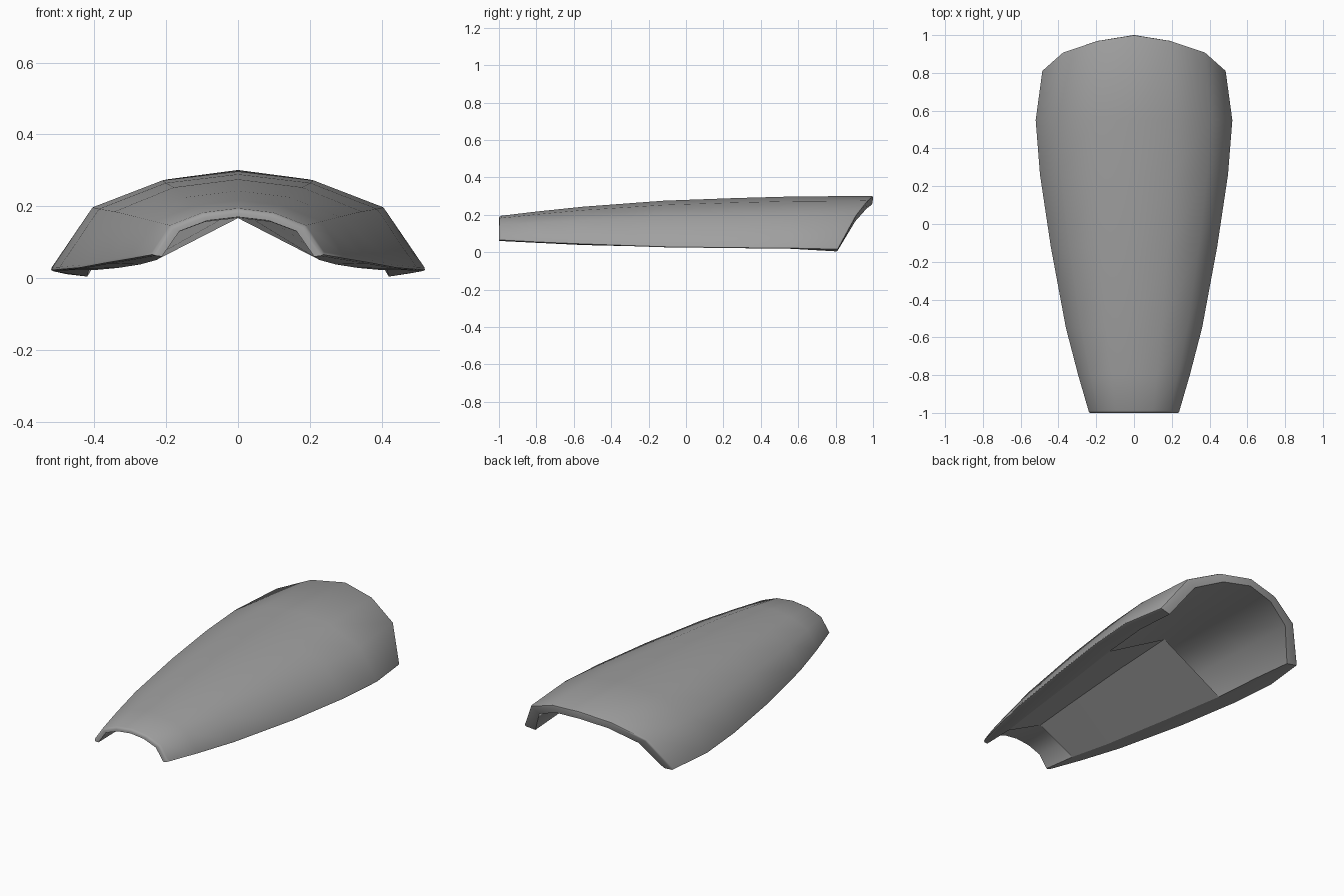
import bpy, bmesh, math

cube = bpy.data.objects.get("Cube")
if cube:
    bpy.data.objects.remove(cube)

grey = bpy.data.materials.new("plain grey")
grey.use_nodes = True
colour = (0.35, 0.35, 0.35, 1)
grey.diffuse_color = colour
grey.node_tree.nodes["Principled BSDF"].inputs["Base Color"].default_value = colour

# Arch profile: fraction of half width, fraction of height
ARCH = [(0, 1), (0.4, 0.91), (0.77, 0.64), (1, 0)]
# Setback of the raked rear edge, for each arch column
RAKE = [0, 0.03, 0.09, 0.19]

# Stations along the shell: y, half width, lower edge, crown
OUTER = [(-1, 0.243, 0.063, 0.193), (-0.8, 0.301, 0.052, 0.217),
         (-0.55, 0.366, 0.041, 0.243), (-0.12, 0.446, 0.026, 0.275),
         (0.26, 0.503, 0.021, 0.289), (0.55, 0.526, 0.019, 0.297),
         (1.003, 0.49, 0.013, 0.301)]
# The same for the hollow underside
INNER = [(-1, 0.212, 0.06, 0.17), (-0.8, 0.228, 0.05, 0.167),
         (-0.55, 0.272, 0.038, 0.19), (-0.12, 0.335, 0.028, 0.224),
         (0.26, 0.39, 0.023, 0.243), (0.55, 0.415, 0.024, 0.25),
         (0.995, 0.42, 0.004, 0.255)]


def section(bm, y, half, low, top, raked=False):
    """One row of vertices from the right edge over the crown to the left."""
    row = []
    for side, cols in ((-1, (3, 2, 1)), (1, (0, 1, 2, 3))):
        for c in cols:
            u, v = ARCH[c]
            back = RAKE[c] if raked else 0
            row.append(bm.verts.new((side * u * half, y - back, low + v * (top - low))))
    return row


def bridge(bm, a, b):
    for j in range(len(a) - 1):
        bm.faces.new((a[j], a[j + 1], b[j + 1], b[j]))


def finish(bm, name):
    """Turn the bmesh into a smooth shaded object."""
    mesh = bpy.data.meshes.new(name)
    bm.to_mesh(mesh)
    bm.free()
    mesh.materials.append(grey)
    obj = bpy.data.objects.new(name, mesh)
    bpy.context.collection.objects.link(obj)
    bpy.ops.object.select_all(action="DESELECT")
    obj.select_set(True)
    bpy.context.view_layer.objects.active = obj
    bpy.ops.object.shade_smooth_by_angle(angle=math.radians(50))


# Curved shell: top skin, rear rim, underside and front lip in one loop
bm = bmesh.new()
last = len(OUTER) - 1
outer = [section(bm, *s, raked=i == last) for i, s in enumerate(OUTER)]
inner = [section(bm, *s, raked=i == last) for i, s in enumerate(INNER)]
loop = outer + inner[::-1]
for a, b in zip(loop, loop[1:] + loop[:1]):
    bridge(bm, a, b)

# Side rims
for i in range(last):
    for e in (0, -1):
        bm.faces.new((outer[i][e], outer[i + 1][e], inner[i + 1][e], inner[i][e]))
bmesh.ops.recalc_face_normals(bm, faces=bm.faces)

# Rounded front lip, rear rim and side edges
soft = []
for row in (outer[0], outer[last]):
    soft += [bm.edges.get(pair) for pair in zip(row, row[1:])]
for e in (0, -1):
    soft += [bm.edges.get((a[e], b[e])) for a, b in zip(outer, outer[1:])]
bmesh.ops.bevel(bm, geom=soft, offset=0.012, segments=2, profile=0.5, affect="EDGES")
finish(bm, "curved_shell")

# Folded panel spanning the hollow, ridge along the crown
bm = bmesh.new()
rows = [[bm.verts.new(p) for p in ((-half, y, low), (0, y, top), (half, y, low))]
        for y, half, low, top in INNER[1:5]]
for a, b in zip(rows, rows[1:]):
    bridge(bm, b, a)
for f in bm.faces:
    f.normal_update()
    if f.normal.z > 0:
        f.normal_flip()
finish(bm, "under_panel")
